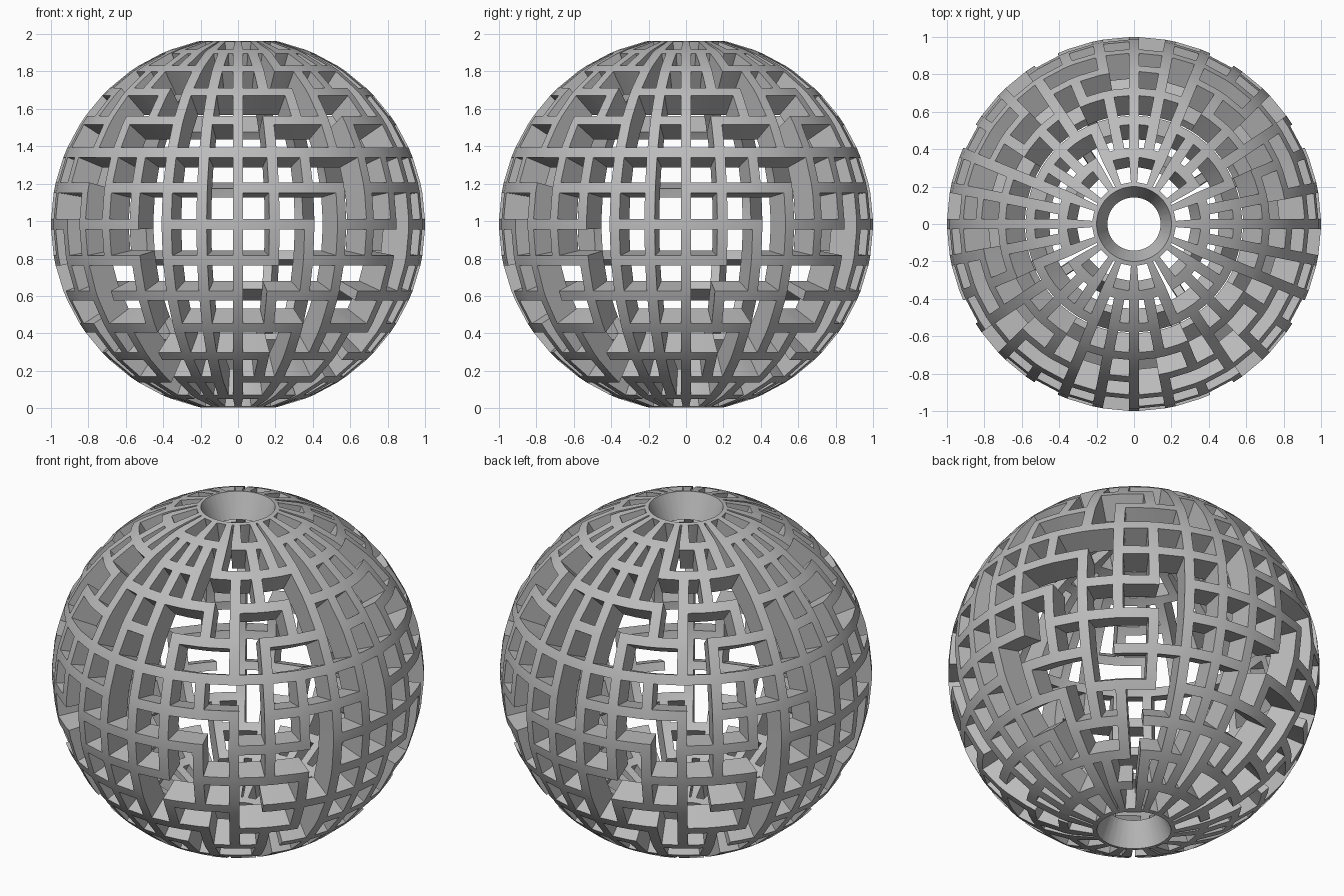
import bpy, bmesh, math
from mathutils import Vector

cube = bpy.data.objects.get("Cube")
if cube:
    bpy.data.objects.remove(cube, do_unlink=True)

# Wall layout of one quarter turn, top to bottom; it repeats four times.
# Ring walls run around the ball, rib walls run from pole to pole.
RINGS = """######## ##.##.## #.####.# ##.##.## .##.##.# ######## ###.###.
##.##.## #.###.## .##.#### ##.##.## #.##.### ####.##. ##.#.### ########""".split()
RIBS = """#.##.##. ###.#### ##.##.## #.##.### ##.##.## ###.#### ##.#####
#####.## #.##.### ##.#.### #.###.## ###.#.## #.##.### #.##.##.""".split()

COLS = 32
ROWS = len(RINGS)
STEP = math.tau / COLS
HALF = 0.028            # half the wall width
OUTER, INNER = 1.0, 0.85
CENTRE_Z = 0.984
HOLE = math.acos(0.2)   # latitude of the rim around each pole opening


def ring(r, c):
    return 0 <= r < ROWS and RINGS[r][c % 8] == "#"


def rib(r, c):
    return 0 <= r < ROWS - 1 and RIBS[r][c % 8] == "#"


def solid(i, j):
    """Even slots are crossings or walls, odd-odd slots are open cells."""
    if not 0 <= i < 2 * ROWS - 1:
        return False
    r, c = i // 2, (j // 2) % COLS
    if i % 2 and j % 2:
        return False
    if i % 2:
        return rib(r, c)
    if j % 2:
        return ring(r, c)
    return ring(r, c) or ring(r, c - 1) or rib(r, c) or rib(r - 1, c)


def corner(i, j, radius):
    """Point on slot border i (downwards) and j (around)."""
    lat = (ROWS // 2 - i // 2) * STEP + (-HALF if i % 2 else HALF)
    spread = min(HALF / math.cos(lat), 0.075)
    if radius == OUTER:      # the pole openings flare outwards
        lat = max(-HOLE, min(HOLE, lat))
    lon = (j // 2) * STEP + (spread if j % 2 else -spread)
    return Vector((radius * math.cos(lat) * math.sin(lon),
                   -radius * math.cos(lat) * math.cos(lon),
                   radius * math.sin(lat) + CENTRE_Z))


bm = bmesh.new()
points = {}


def vert(i, j, radius):
    key = (i, j % (2 * COLS), radius)
    if key not in points:
        points[key] = bm.verts.new(corner(*key))
    return points[key]


# Outer skin, inner skin and the radial sides wherever a wall meets a gap
for i in range(2 * ROWS - 1):
    for j in range(2 * COLS):
        if not solid(i, j):
            continue
        loop = [(i, j), (i + 1, j), (i + 1, j + 1), (i, j + 1)]
        bm.faces.new([vert(a, b, OUTER) for a, b in loop])
        bm.faces.new([vert(a, b, INNER) for a, b in reversed(loop)])
        beside = [(i, j - 1), (i + 1, j), (i, j + 1), (i - 1, j)]
        for n, (a, b) in enumerate(beside):
            if not solid(a, b % (2 * COLS)):
                p, q = loop[n], loop[(n + 1) % 4]
                bm.faces.new([vert(*q, OUTER), vert(*p, OUTER),
                              vert(*p, INNER), vert(*q, INNER)])
bmesh.ops.recalc_face_normals(bm, faces=bm.faces)

mesh = bpy.data.meshes.new("maze_shell")
bm.to_mesh(mesh)
bm.free()
shell = bpy.data.objects.new("maze_shell", mesh)
bpy.context.collection.objects.link(shell)

# Plain grey finish
grey = bpy.data.materials.new("plain grey")
grey.use_nodes = True
grey.diffuse_color = (0.5, 0.5, 0.5, 1)
grey.node_tree.nodes["Principled BSDF"].inputs["Base Color"].default_value = (0.5, 0.5, 0.5, 1)
mesh.materials.append(grey)

# Smooth skin with crisp wall edges
bpy.ops.object.select_all(action="DESELECT")
shell.select_set(True)
bpy.context.view_layer.objects.active = shell
bpy.ops.object.shade_smooth_by_angle(angle=math.radians(35))
